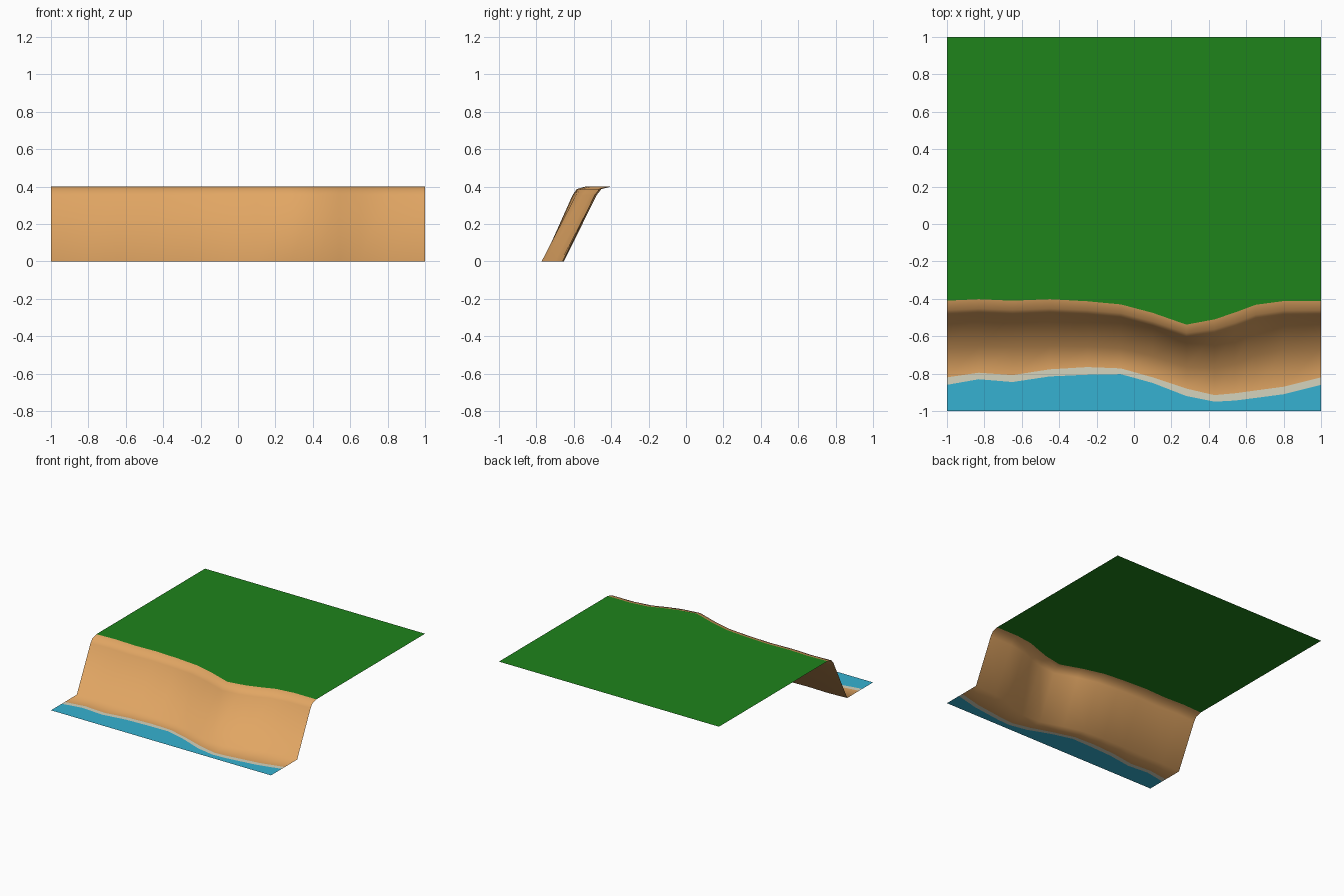
import bpy, bmesh

if "Cube" in bpy.data.objects:
    bpy.data.objects.remove(bpy.data.objects["Cube"])

# Coastline samples, left to right
XS = [-1, -.83, -.65, -.45, -.25, -.07, .1, .28, .43, .54, .65, .8, 1]
GRASS = [-.41, -.402, -.41, -.402, -.413, -.43, -.475, -.538, -.51, -.473, -.432, -.412, -.412]
BASE = [-.665, -.655, -.66, -.653, -.655, -.665, -.705, -.765, -.772, -.75, -.70, -.67, -.66]
SHORE = [-.82, -.795, -.808, -.777, -.765, -.772, -.82, -.88, -.915, -.905, -.89, -.87, -.82]
FOAM = [-.86, -.83, -.845, -.815, -.806, -.803, -.85, -.92, -.95, -.944, -.93, -.91, -.86]


def linear(rgb):
    return tuple((c / 255) ** 2.2 for c in rgb) + (1,)


def row(ys, z):
    return [(x, y, z) for x, y in zip(XS, ys)]


def cliff_row(t, z):
    # Blend between cliff foot (t=0) and grass edge (t=1)
    return row([b + (g - b) * t for b, g in zip(BASE, GRASS)], z)


def loft(name, rows, rgb, smooth=False):
    # Rows run front to back, so faces point up and outwards
    bm = bmesh.new()
    grid = [[bm.verts.new(p) for p in r] for r in rows]
    for a, b in zip(grid, grid[1:]):
        for i in range(len(XS) - 1):
            f = bm.faces.new((a[i], a[i + 1], b[i + 1], b[i]))
            f.smooth = smooth
    me = bpy.data.meshes.new(name)
    bm.to_mesh(me)
    bm.free()
    mat = bpy.data.materials.new(name + "_colour")
    mat.diffuse_color = linear(rgb)
    mat.use_nodes = True
    mat.node_tree.nodes["Principled BSDF"].inputs["Base Color"].default_value = mat.diffuse_color
    me.materials.append(mat)
    ob = bpy.data.objects.new(name, me)
    bpy.context.collection.objects.link(ob)


n = len(XS)
# Water, foam line, beach with cliff and rounded lip, grass plateau
loft("water", [row([-1] * n, 0), row(FOAM, 0)], (57, 176, 208))
loft("foam", [row(FOAM, 0), row(SHORE, 0)], (212, 210, 188))
loft("beach_cliff", [row(SHORE, 0), cliff_row(0, 0), cliff_row(.70, .355),
                     cliff_row(.80, .387), cliff_row(1, .4)], (224, 164, 99), True)
loft("grass", [row(GRASS, .4), row([1] * n, .4)], (36, 130, 33))
